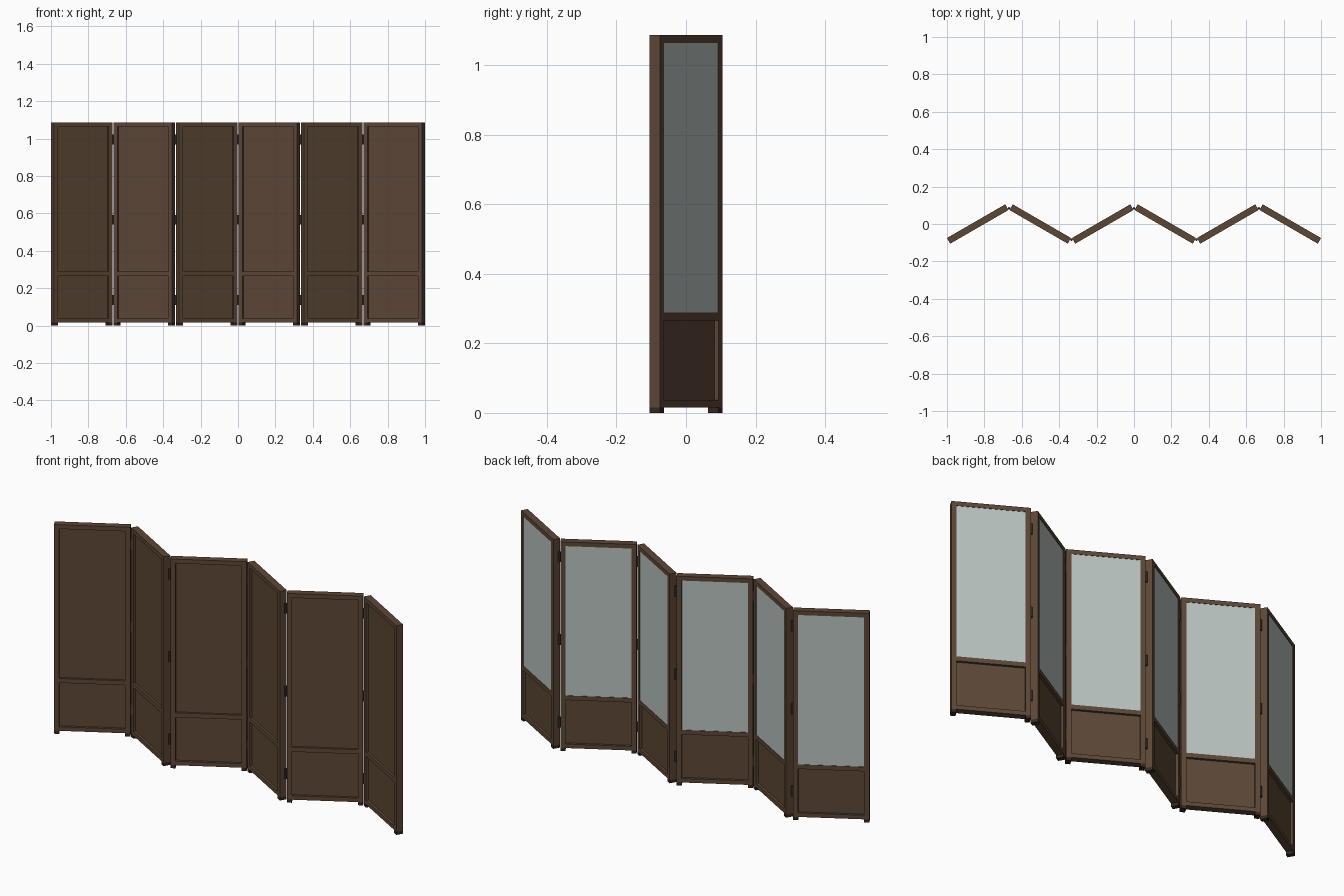
import bpy, math
from mathutils import Matrix, Vector

if "Cube" in bpy.data.objects:
    bpy.data.objects.remove(bpy.data.objects["Cube"])

def material(name, rgb):
    m = bpy.data.materials.new(name)
    m.diffuse_color = (*rgb, 1)
    m.use_nodes = True
    m.node_tree.nodes["Principled BSDF"].inputs["Base Color"].default_value = m.diffuse_color
    return m

WOOD = material("brown wood", (0.107, 0.063, 0.037))
GLASS = material("pale mirror", (0.48, 0.54, 0.52))
DARK = material("dark foot", (0.036, 0.021, 0.014))
METAL = material("dark hinge metal", (0.028, 0.021, 0.017))

L, T, W = 0.36, 0.035, 0.024      # leaf length, thickness, stile width
PITCH = 0.3342                    # x distance between leaf centres
BOTTOM, TOP = 0.016, 1.086
INNER = L / 2 - W

def box(name, lo, hi, mat, frame):
    lo, hi = Vector(lo), Vector(hi)
    bpy.ops.mesh.primitive_cube_add(size=1)
    o = bpy.context.object
    o.name = name
    size = hi - lo
    o.data.transform(Matrix.Translation((lo + hi) / 2) @ Matrix.Diagonal((*size, 1)))
    o.data.materials.append(mat)
    o.matrix_world = frame
    return o

def leaf(i):
    angle = math.radians(30 if i % 2 == 0 else -30)
    f = Matrix.Translation(((i - 2.5) * PITCH, 0, 0)) @ Matrix.Rotation(angle, 4, 'Z')
    h = T / 2
    # stiles with feet under them
    for s, side in ((-1, "left"), (1, "right")):
        a, b = sorted((s * INNER, s * L / 2))
        box(f"{side}_stile_{i}", (a, -h, BOTTOM), (b, h, TOP), WOOD, f)
        box(f"{side}_foot_{i}", (a, -h, 0), (b, h, BOTTOM), DARK, f)
    # rails
    for name, z0, z1 in (("bottom", BOTTOM, 0.037), ("middle", 0.265, 0.288),
                         ("top", 1.064, TOP)):
        box(f"{name}_rail_{i}", (-INNER, -h, z0), (INNER, h, z1), WOOD, f)
    # recessed lower panel, upper backing board and mirror on the back
    box(f"lower_panel_{i}", (-INNER, -0.005, 0.037), (INNER, 0.005, 0.265), WOOD, f)
    box(f"backing_board_{i}", (-INNER, -0.006, 0.288), (INNER, 0.009, 1.064), WOOD, f)
    box(f"mirror_{i}", (-INNER, 0.009, 0.288), (INNER, h - 0.002, 1.064), GLASS, f)

for i in range(6):
    leaf(i)

# hinge barrels in the outer gap of each fold
for j in range(5):
    y = 0.084 if j % 2 == 0 else -0.084
    for k, z in enumerate((0.137, 0.565, 0.995)):
        bpy.ops.mesh.primitive_cylinder_add(vertices=12, radius=0.006, depth=0.052,
                                            location=((j - 2) * PITCH, y, z))
        o = bpy.context.object
        o.name = f"hinge_{j}_{k}"
        o.data.materials.append(METAL)
        bpy.ops.object.shade_smooth_by_angle()
